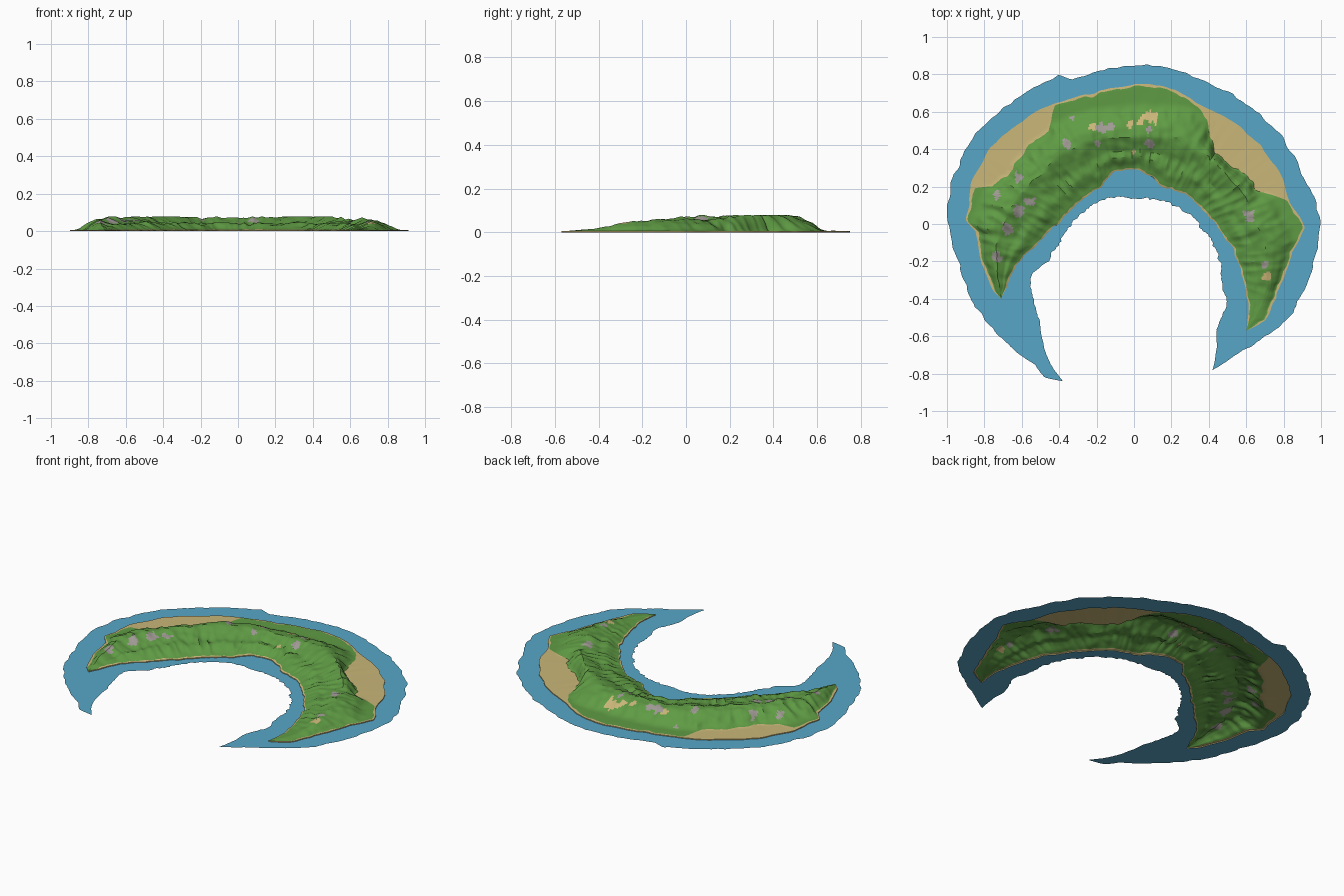
import bpy, bmesh, math
from mathutils import Vector, noise

if "Cube" in bpy.data.objects:
    bpy.data.objects.remove(bpy.data.objects["Cube"])

CY = -0.25  # centre of the polar layout


def material(name, rgb):
    m = bpy.data.materials.new(name)
    m.diffuse_color = (*rgb, 1)
    m.use_nodes = True
    m.node_tree.nodes["Principled BSDF"].inputs["Base Color"].default_value = m.diffuse_color
    return m


MATS = [material("grass", (0.115, 0.33, 0.058)), material("sand", (0.59, 0.47, 0.19)),
        material("rock", (0.35, 0.32, 0.30)), material("shallow_water", (0.095, 0.38, 0.57))]
GRASS, SAND, ROCK, WATER = range(4)


def ang(p):
    a = math.degrees(math.atan2(p[1] - CY, p[0]))
    return a + 360 if a < -100 else a


def lerp(table, x):
    """Piecewise linear lookup, clamped at the ends."""
    if x <= table[0][0]:
        return table[0][1]
    for (a, u), (b, v) in zip(table, table[1:]):
        if x <= b:
            return u + (v - u) * (x - a) / max(b - a, 1e-9)
    return table[-1][1]


def outline(pts):
    return sorted((ang(p), math.hypot(p[0], p[1] - CY)) for p in pts)


R_TIP, L_TIP = (.42, -.78), (-.38, -.84)   # ends of the water
R_END, L_END = (.60, -.57), (-.71, -.40)   # ends of the land

WATER_OUT = outline([R_TIP, (.54, -.70), (.66, -.63), (.80, -.53), (.94, -.27), (.995, 0), (.96, .16),
                     (.89, .29), (.80, .45), (.54, .68), (.30, .80), (-.02, .85), (-.25, .80), (-.33, .77),
                     (-.40, .80), (-.57, .71), (-.85, .48), (-.98, .21), (-.995, 0), (-.94, -.19),
                     (-.87, -.40), (-.71, -.61), (-.53, -.75), (-.48, -.82), L_TIP])
WATER_IN = outline([R_TIP, (.44, -.56), (.49, -.45), (.47, -.30), (.46, -.20), (.40, -.07), (.30, .04),
                    (.17, .12), (0, .13), (-.10, .15), (-.20, .11), (-.30, .04), (-.38, -.07),
                    (-.46, -.20), (-.55, -.28), (-.54, -.40), (-.50, -.53), (-.485, -.64), (-.44, -.76), L_TIP])
SHORE_IN = outline([R_TIP, R_END, (.61, -.40), (.58, -.30), (.55, -.20), (.48, -.06), (.40, .04),
                    (.27, .16), (.15, .20), (.07, .27), (0, .30), (-.10, .27), (-.18, .20), (-.28, .12),
                    (-.40, 0), (-.53, -.12), (-.65, -.26), (-.68, -.34), L_END, L_TIP])
SHORE_OUT = outline([R_TIP, R_END, (.70, -.52), (.78, -.33), (.84, -.15), (.91, -.02), (.83, .12),
                     (.79, .25), (.68, .42), (.52, .55), (.33, .65), (.15, .74), (0, .75), (-.20, .70),
                     (-.42, .64), (-.57, .57), (-.75, .42), (-.86, .25), (-.88, .10), (-.90, .02),
                     (-.85, -.04), (-.83, -.15), (-.79, -.27), (-.75, -.36), L_END, L_TIP])
# outer limit of the grass, which leaves two wide beaches
GRASS_OUT = outline([(.60, -1), (1, -.20), (.93, 0), (.80, .14), (.68, .17), (.55, .30), (.43, .37),
                     (.40, .50), (.32, .67), (0, .85), (-.40, .67), (-.46, .50), (-.55, .43),
                     (-.66, .28), (-.76, .20), (-.85, .19), (-.88, .08), (-1, -.05), (-1, -.40), (-.60, -1)])
# main ridge: x, y, height
RIDGE = [(.60, -.57, 0), (.68, -.42, .012), (.71, -.30, .035), (.70, -.18, .050), (.67, -.02, .064),
         (.62, .07, .050), (.57, .17, .068), (.45, .32, .072), (.25, .45, .072), (0, .46, .068),
         (-.30, .42, .072), (-.50, .27, .072), (-.67, .07, .072), (-.72, -.08, .060),
         (-.74, -.20, .045), (-.72, -.30, .025), (-.71, -.40, 0)]
RIDGE_R = outline(RIDGE)
RIDGE_H = sorted((ang(p), p[2]) for p in RIDGE)

INNER = [(0, .04), (.12, .14), (.4, .52), (.58, .50), (.72, .68), (1, 1)]
OUTER = [(0, 1), (.3, .86), (.6, .52), (.85, .14), (1, .03)]
# bare patches: x, y, radius
ROCKS = [(-.62, .25, .028), (-.73, .15, .03), (-.62, .07, .04), (-.55, .12, .03), (-.68, -.02, .035),
         (-.73, -.18, .03), (-.17, .51, .035), (-.13, .52, .03), (-.33, .57, .016), (.08, .43, .035),
         (.08, .50, .018), (.62, .05, .035), (.70, -.22, .025), (-.36, .43, .028), (-.2, .43, .02)]
SANDS = [(.09, .57, .04), (.04, .55, .03), (-.02, .54, .025), (-.22, .52, .025), (0, .385, .018),
         (.71, -.28, .03)]


def wob(a, seed, freq=9):
    return noise.noise((a * freq / 57.3, seed, .5)) + .5 * noise.noise((a * freq * 2.3 / 57.3, seed, 3.5))


def shores(a):
    i, o = lerp(SHORE_IN, a), lerp(SHORE_OUT, a)
    k = min(1, (o - i) / .15) * .012
    return i + wob(a, 1.3) * k, o + wob(a, 7.7) * k


def place(a, r, z):
    t = math.radians(a)
    return (max(-1, min(1, r * math.cos(t))), CY + r * math.sin(t), z)


def rows_to_object(name, rows, pick):
    """Skin neighbouring rows of points and colour each face by a rule."""
    bm = bmesh.new()
    grid = [[bm.verts.new(p) for p in row] for row in rows]
    for r0, r1 in zip(grid, grid[1:]):
        for j in range(len(r0) - 1):
            f = bm.faces.new((r0[j], r0[j + 1], r1[j + 1], r1[j]))
            f.material_index = pick(j, f.calc_center_median())
    bmesh.ops.remove_doubles(bm, verts=bm.verts, dist=1e-5)
    bm.normal_update()
    me = bpy.data.meshes.new(name)
    bm.to_mesh(me)
    bm.free()
    ob = bpy.data.objects.new(name, me)
    bpy.context.collection.objects.link(ob)
    for m in MATS:
        me.materials.append(m)
    return ob


def steps(a, b, n):
    return [a + (b - a) * k / n for k in range(n + 1)]


land_angles = steps(ang(R_END), ang(L_END), 340)
all_angles = steps(ang(R_TIP), ang(R_END), 40)[:-1] + land_angles + steps(ang(L_END), ang(L_TIP), 60)[1:]

# flat water on both sides of the land
inner_rows, outer_rows = [], []
for a in all_angles:
    wi, wo = lerp(WATER_IN, a), lerp(WATER_OUT, a)
    k = min(1, (wo - wi) / .3) * .012
    si, so = shores(a)
    wi, wo = wi + wob(a, 20.1, 14) * k, wo + wob(a, 31.1, 14) * k
    inner_rows.append([place(a, r, 0) for r in (wi, max(si, wi))])
    outer_rows.append([place(a, r, 0) for r in (min(so, wo), wo)])
for name, rows in (("inner_shallows", inner_rows), ("outer_shallows", outer_rows)):
    rows_to_object(name, rows, lambda j, c: WATER)

# land: shore lip, inner slope with a bench, ridge, outer slope, beach
NI, NO, NB = 16, 18, 5


def height(a, r, h, prof):
    x, y, _ = place(a, r, 0)
    n = noise.noise((x * 9, y * 9, 2)) * .6 + noise.noise((x * 22, y * 22, 5)) * .5
    gully = abs(noise.noise((a * .22, r * 5, 9)))
    bump = (n * .22 - gully * .22 + .06) * h * min(1, 3 * prof)
    return max(.005, min(.079, .004 + h * prof + bump))


land_rows = []
for a in land_angles:
    si, so = shores(a)
    width = max(so - si, 0)
    rim = min(.012, width * .15) * (1 + .6 * wob(a, 44, 16))
    g = min(so - rim, lerp(GRASS_OUT, a) + wob(a, 51, 12) * .018)
    c = lerp(RIDGE_R, a) + wob(a, 60, 7) * .015
    c = max(si + width * .3, min(c, si + width * .7, g - width * .1))
    h = lerp(RIDGE_H, a)
    toe = min(.17, max(g - c, width * .1))
    row = [place(a, si, 0), place(a, si, .005)]
    for r in steps(si + rim * .7, c, NI):
        row.append(place(a, r, height(a, r, h, lerp(INNER, (r - si) / max(c - si, 1e-6)))))
    for r in steps(c, g, NO)[1:]:
        row.append(place(a, r, height(a, r, h, lerp(OUTER, (r - c) / max(toe, 1e-6)))))
    z = row[-1][2]
    for k, r in enumerate(steps(g, so, NB)[1:], 1):
        row.append(place(a, r, z + (.005 - z) * k / NB))
    row.append(place(a, so, 0))
    land_rows.append(row)


def near(c, spots):
    ragged = 1 + .9 * noise.noise((c.x * 30, c.y * 30, 1))
    return any(math.hypot(c.x - x, c.y - y) < r * ragged * .8 for x, y, r in spots)


def land_colour(j, c):
    if j < 2 or j >= 2 + NI + NO:
        return SAND
    if near(c, ROCKS):
        return ROCK
    return SAND if near(c, SANDS) else GRASS


land = rows_to_object("island", land_rows, land_colour)
bpy.context.view_layer.objects.active = land
land.select_set(True)
bpy.ops.object.shade_smooth_by_angle(angle=math.radians(30))

# face the sheets upward
for ob in bpy.data.objects:
    if sum(p.normal.z * p.area for p in ob.data.polygons) < 0:
        ob.data.flip_normals()
